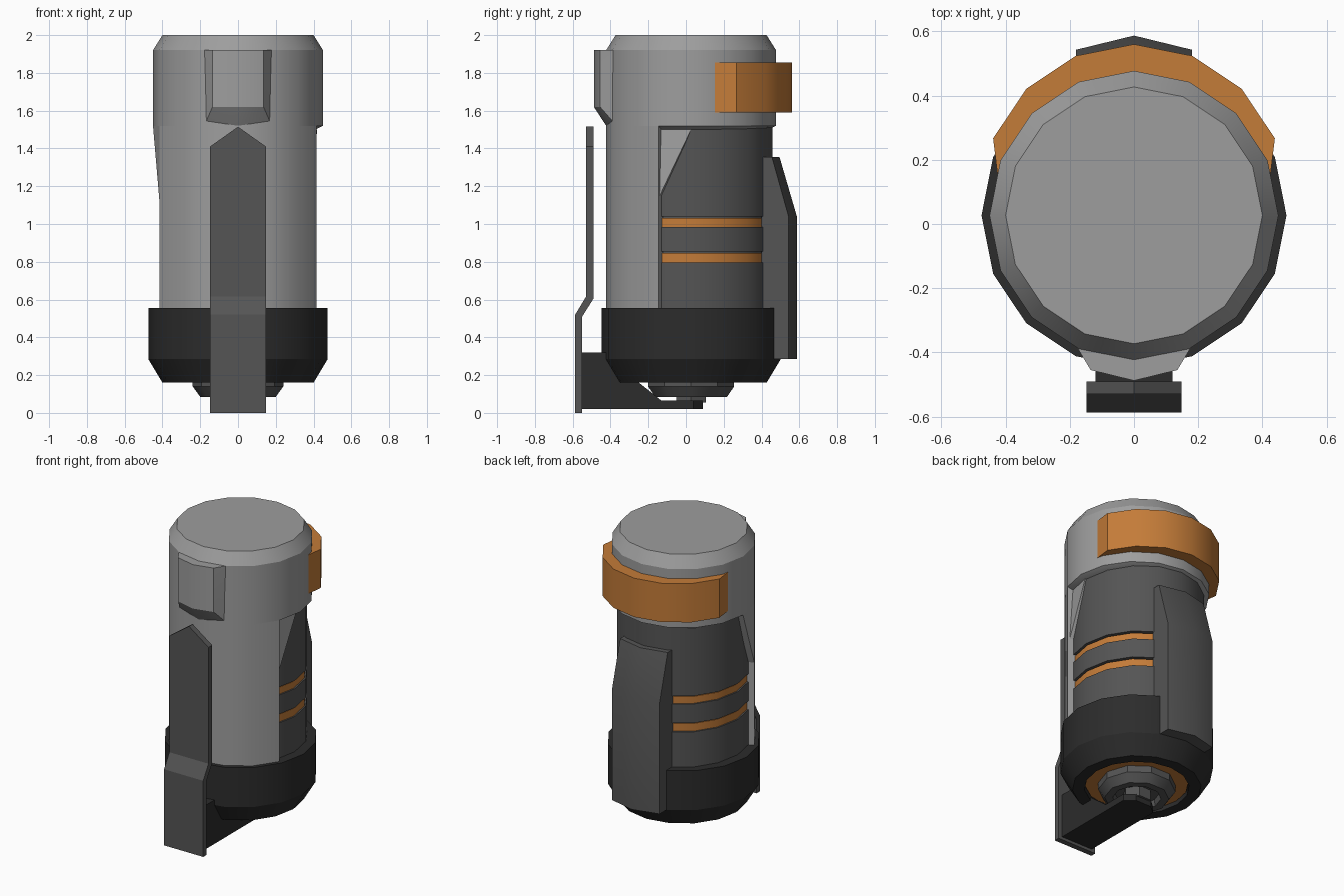
import bpy, bmesh
from math import sin, cos, pi, radians

if "Cube" in bpy.data.objects:
    bpy.data.objects.remove(bpy.data.objects["Cube"])

CY = 0.027   # body axis offset in y
R = 0.45     # shell radius


def material(name, rgb):
    m = bpy.data.materials.new(name)
    m.use_nodes = True
    m.diffuse_color = (*rgb, 1)
    m.node_tree.nodes["Principled BSDF"].inputs["Base Color"].default_value = (*rgb, 1)
    return m


LIGHT = material("light_grey", (0.34, 0.34, 0.34))
DARK = material("dark_grey", (0.09, 0.09, 0.09))
BLACK = material("black_rubber", (0.025, 0.025, 0.025))
ORANGE = material("orange", (0.55, 0.2, 0.04))


def finish(name, bm, mat):
    bmesh.ops.recalc_face_normals(bm, faces=bm.faces)
    mesh = bpy.data.meshes.new(name)
    bm.to_mesh(mesh)
    bm.free()
    mesh.materials.append(mat)
    obj = bpy.data.objects.new(name, mesh)
    bpy.context.collection.objects.link(obj)
    bpy.ops.object.select_all(action="DESELECT")
    obj.select_set(True)
    bpy.context.view_layer.objects.active = obj
    bpy.ops.object.shade_smooth_by_angle(angle=radians(30))
    return obj


def loft(name, rings, mat):
    """Skin matching point loops and cap both ends."""
    bm = bmesh.new()
    loops = [[bm.verts.new(p) for p in ring] for ring in rings]
    n = len(loops[0])
    for a, b in zip(loops, loops[1:]):
        for i in range(n):
            j = (i + 1) % n
            bm.faces.new((a[i], a[j], b[j], b[i]))
    bm.faces.new(loops[0])
    bm.faces.new(loops[-1])
    return finish(name, bm, mat)


def lathe(name, profile, mat, sides=16, stretch=1.0):
    """Turn a (radius, z) profile about the body axis, capping its ends."""
    rings = [[(r * cos(2 * pi * i / sides), CY + stretch * r * sin(2 * pi * i / sides), z)
              for i in range(sides)] for r, z in profile]
    return loft(name, rings, mat)


def hull(name, points, mat):
    bm = bmesh.new()
    for p in points:
        bm.verts.new(p)
    res = bmesh.ops.convex_hull(bm, input=bm.verts)
    loose = {v for v in res["geom_interior"] + res["geom_unused"]
             if isinstance(v, bmesh.types.BMVert) and v.is_valid}
    bmesh.ops.delete(bm, geom=list(loose), context="VERTS")
    bmesh.ops.dissolve_limit(bm, angle_limit=radians(1), verts=bm.verts, edges=bm.edges)
    return finish(name, bm, mat)


def polar(r, deg, z):
    return (r * cos(radians(deg)), CY + r * sin(radians(deg)), z)


def both(points):
    return [(s * x, y, z) for x, y, z in points for s in (-1, 1)]


# Main housing: capped top and front half shell
lathe("upper_shell", [(0.4, 2), (R, 1.92), (R, 1.52), (0.4, 1.495)], LIGHT)
arc = [-157.5 + 22.5 * i for i in range(7)]
section = [(R, a) for a in arc] + [(0.38, a) for a in reversed(arc)]
loft("front_shell", [[polar(r, a, z) for r, a in section] for z in (0.5, 1.52)], LIGHT)

# Shell gussets beside the rear opening
for name, corners in (
        ("shell_gusset_right", [(R, -157.5, 1.12), (R, -157.5, 1.52), (R, -180, 1.52)]),
        ("shell_gusset_left", [(0.435, -22.5, 1.15), (0.415, -22.5, 1.5), (0.418, 0, 1.5)])):
    hull(name, [polar(r, a, z) for c, a, z in corners for r in (c, 0.38)], LIGHT)

# Inner core with two grooves holding coloured stripes
grooves = [(0.795, 0.855), (0.985, 1.04)]
core = [(0.41, 0.45)]
for low, high in grooves:
    core += [(0.41, low), (0.385, low), (0.385, high), (0.41, high)]
core.append((0.41, 1.51))
lathe("inner_core", core, DARK, stretch=1.05)
for i, (low, high) in enumerate(grooves):
    lathe(f"core_stripe_{i + 1}", [(0.4, low), (0.4, high - 0.008)], ORANGE, stretch=1.05)

# Base cup with coloured recessed disc
lathe("base_cup", [(0.38, 0.555), (0.475, 0.555), (0.475, 0.285), (0.4, 0.16),
                   (0.325, 0.16), (0.325, 0.195)], BLACK)
lathe("base_disc", [(0.32, 0.2), (0.32, 0.185)], ORANGE)

# Bottom fitting and nut
lathe("bottom_fitting", [(0.24, 0.2), (0.24, 0.14), (0.2, 0.085), (0.15, 0.085), (0.14, 0.125)],
      DARK, sides=10)
lathe("bottom_nut", [(0.09, 0.13), (0.09, 0.055)], DARK, sides=6)

# Rear clamp band, its outline an arc shifted backward
band = [polar(0.475, a, 0) for a in (22.5, 45, 67.5, 90)]
outline = [(x, y + 0.058, z) for x, y, z in band] + [(0.424, 0.145, 0)]
hull("rear_band", both([(x, y, z) for x, y, _ in outline for z in (1.59, 1.855)]), ORANGE)

# Rear grip fin
fin = []
for z, mid, edge, root in ((0.285, 0.587, 0.543, 0.4), (1.04, 0.587, 0.543, 0.4),
                           (1.355, 0.495, 0.455, 0.4)):
    fin += [(0, mid, z), (0.18, edge, z), (0.18, root, z)]
hull("rear_fin", both(fin), DARK)

# Front boss under the rim
boss = [(0.18, -0.38, 1.92), (0.17, -0.385, 1.54), (0.12, -0.395, 1.54), (0, -0.423, 1.52)]
for z in (1.92, 1.62):
    boss += [(0.135, -0.455, z), (0, -0.488, z)]
hull("front_boss", both(boss), LIGHT)

# Lever with a cranked side profile and pointed tip
lever = []
for x, tip in ((-0.148, 1.41), (0, 1.515), (0.148, 1.41)):
    side = [(-0.587, 0), (-0.587, 0.52), (-0.53, 0.615), (-0.53, tip),
            (-0.49, tip), (-0.49, 0.605), (-0.55, 0.51), (-0.55, 0)]
    lever.append([(x, y, z) for y, z in side])
loft("front_lever", lever, DARK)

# Bracket joining the lever to the bottom nut
bracket = []
for x, end in ((-0.12, 0.04), (-0.06, 0.09), (0.06, 0.09), (0.12, 0.04)):
    side = [(-0.56, 0.32), (-0.4, 0.32), (-0.3, 0.2), (-0.13, 0.065),
            (end, 0.065), (end, 0.02), (-0.56, 0.02)]
    bracket.append([(x, y, z) for y, z in side])
loft("lever_bracket", bracket, BLACK)
